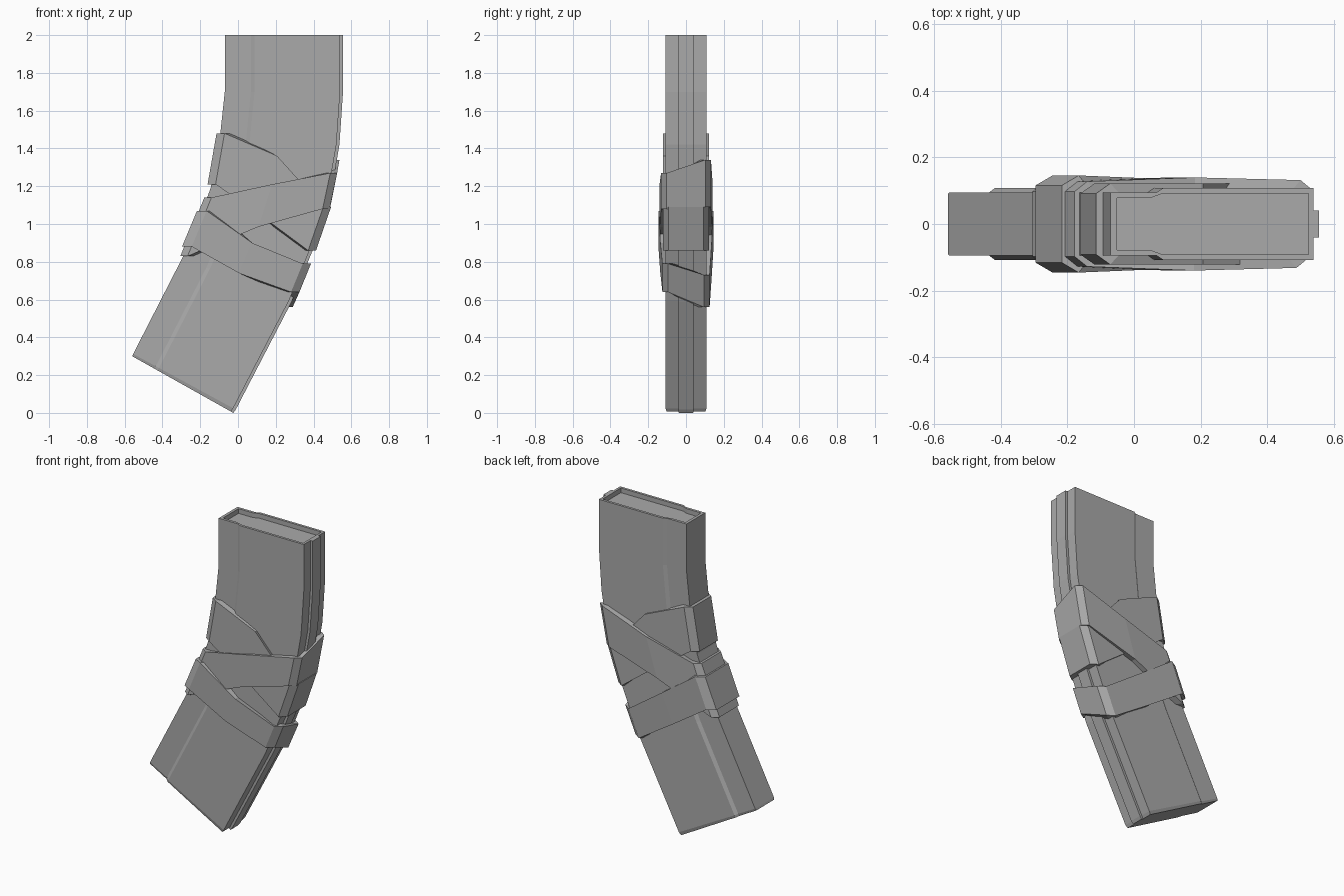
import bpy
import bmesh

cube = bpy.data.objects.get("Cube")
if cube:
    bpy.data.objects.remove(cube, do_unlink=True)

grey = bpy.data.materials.new("matte grey")
grey.use_nodes = True
colour = (0.4, 0.4, 0.4, 1)
grey.diffuse_color = colour
grey.node_tree.nodes["Principled BSDF"].inputs["Base Color"].default_value = colour


def lerp(a, b, t):
    return a + (b - a) * t


def loft(name, rings, closed=False):
    """Skin matching rings; cap the ends, or join last to first."""
    bm = bmesh.new()
    loops = [[bm.verts.new(p) for p in ring] for ring in rings]
    count = len(loops[0])
    pairs = list(zip(loops, loops[1:]))
    if closed:
        pairs.append((loops[-1], loops[0]))
    else:
        bm.faces.new(loops[0])
        bm.faces.new(loops[-1])
    for a, b in pairs:
        for i in range(count):
            j = (i + 1) % count
            bm.faces.new((a[i], a[j], b[j], b[i]))
    bmesh.ops.recalc_face_normals(bm, faces=bm.faces)
    mesh = bpy.data.meshes.new(name)
    bm.to_mesh(mesh)
    bm.free()
    mesh.materials.append(grey)
    obj = bpy.data.objects.new(name, mesh)
    bpy.context.collection.objects.link(obj)
    return obj


# Curved outline of the body: left and right edges, top to bottom
LEFT = [(-.07, 2), (-.07, 1.7), (-.10, 1.42), (-.145, 1.19),
        (-.215, 1.0), (-.295, .82), (-.555, .312), (-.56, .30)]
RIGHT = [(.556, 2), (.556, 1.7), (.537, 1.42), (.485, 1.12),
         (.395, .86), (.285, .59), (-.012, .017), (-.025, .0)]


def edge_x(edge, z):
    for (xa, za), (xb, zb) in zip(edge, edge[1:]):
        if z >= zb:
            break
    return lerp(xa, xb, (z - za) / (zb - za))


def mirrored(half):
    return half + [(u, -y) for u, y in reversed(half)]


# Half sections: stepped side and spine rib, then the inside of the rim
OUTER = mirrored([(0, -.095), (.22, -.095), (.252, -.108), (.975, -.108),
                  (.975, -.04), (1, -.04)])
INNER = mirrored([(.03, -.078), (.19, -.078), (.25, -.092), (.95, -.092),
                  (.95, -.04), (.95, -.035)])


def body_ring(section, left, right, drop=0, squeeze=1):
    return [(lerp(left[0], right[0], u), y * squeeze,
             lerp(left[1], right[1], u) - drop) for u, y in section]


rings = [body_ring(INNER, LEFT[0], RIGHT[0], .03), body_ring(INNER, LEFT[0], RIGHT[0])]
rings += [body_ring(OUTER, l, r) for l, r in zip(LEFT[:-1], RIGHT)]
rings.append(body_ring(OUTER, LEFT[-1], RIGHT[-1], squeeze=.95))
loft("magazine_body", rings)


def tape(name, widths, front, back, over_left, over_right):
    """Wrap a flat strip round the body; front and back give (top, bottom) heights."""
    stations = (.035, .5, .965)
    outline = []
    for side, heights in ((-1, front), (1, back)):
        strip = [(u, 0, side * w, t, b)
                 for u, w, (t, b) in zip(stations, widths, heights)]
        # chamfered corners that step out past the body edges
        strip.insert(0, (0, -over_left, side * (widths[0] - .03), *heights[0]))
        strip.append((1, over_right, side * (widths[2] - .03), *heights[2]))
        outline += strip if side < 0 else strip[::-1]
    sections = []
    for u, dx, y, top, bottom in outline:
        ring = []
        for z, scale in ((top, 1), (bottom, 1), (bottom, .6), (top, .6)):
            xl, xr = edge_x(LEFT, z), edge_x(RIGHT, z)
            x = lerp(xl, xr, u) + dx
            if scale < 1:
                x = lerp((xl + xr) / 2, x, .85)
            ring.append((x, y * scale, z))
        sections.append(ring)
    loft(name, sections, closed=True)


# Three crossing wraps of tape
slope = [(1.48, 1.21), (1.36, 1.04), (1.09, .86)]
tape("upper_tape_wrap", (.122, .122, .122), slope, slope, .02, .018)
tape("middle_tape_wrap", (.128, .14, .132),
     [(1.14, .83), (1.21, .985), (1.27, 1.08)],
     [(1.14, .83), (1.23, .985), (1.34, 1.09)], .015, .014)
tape("lower_tape_wrap", (.146, .136, .125),
     [(1.07, .88), (.90, .74), (.79, .64)],
     [(1.07, .88), (.90, .72), (.73, .56)], .028, .02)
